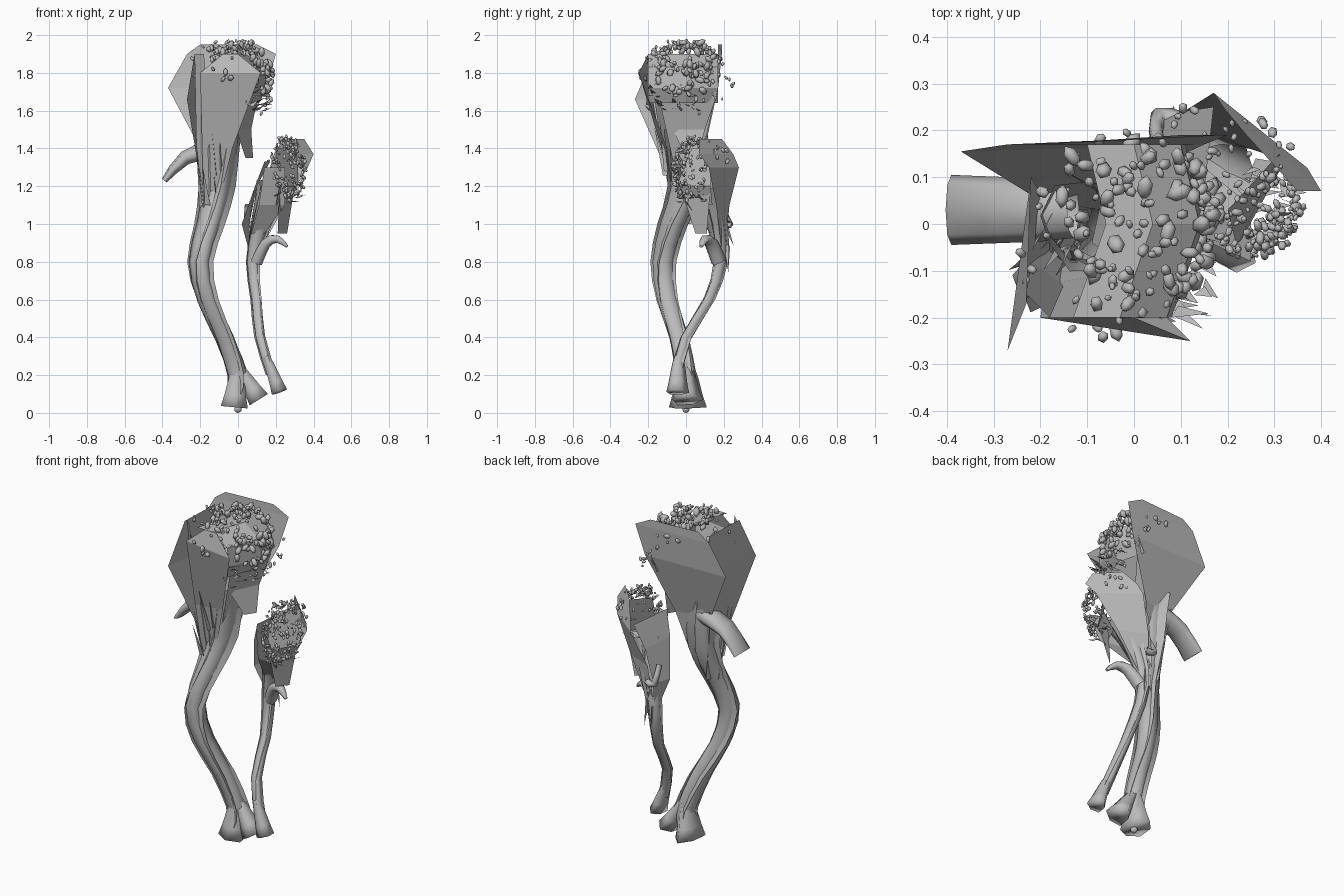
import bpy, bmesh, math, random
from mathutils import Vector, Euler, Matrix

random.seed(4)
cube = bpy.data.objects.get("Cube")
if cube:
    bpy.data.objects.remove(cube, do_unlink=True)

grey = bpy.data.materials.new("plain grey")
grey.use_nodes = True
tone = (.5, .5, .5, 1)
grey.diffuse_color = tone
grey.node_tree.nodes["Principled BSDF"].inputs["Base Color"].default_value = tone


def finish(name, bm, smooth=True):
    mesh = bpy.data.meshes.new(name)
    bm.to_mesh(mesh)
    bm.free()
    mesh.materials.append(grey)
    for face in mesh.polygons:
        face.use_smooth = smooth
    obj = bpy.data.objects.new(name, mesh)
    bpy.context.collection.objects.link(obj)
    return obj


def strip(bm, pairs):
    """Quad strip through (left, right) point pairs, bottom to top."""
    rows = [(bm.verts.new(left), bm.verts.new(right)) for left, right in pairs]
    for (a, b), (c, d) in zip(rows, rows[1:]):
        bm.faces.new((a, b, d, c))


def panel(name, *rows):
    """Flat hood panel, each row is z, left x, left y, right x, right y."""
    bm = bmesh.new()
    strip(bm, [((lx, ly, z), (rx, ry, z)) for z, lx, ly, rx, ry in rows])
    return finish(name, bm, False)


def curve(points, steps=2):
    """Smooth path passing through every given point."""
    pts = [Vector(p) for p in points]
    path = []
    for i in range(len(pts) - 1):
        before, start, end = pts[max(i - 1, 0)], pts[i], pts[i + 1]
        after = pts[min(i + 2, len(pts) - 1)]
        for k in range(steps):
            t = k / steps
            bend = (end - before) * t * (1 - t) ** 2 / 2 - (after - start) * t * t * (1 - t) / 2
            path.append(start.lerp(end, t * t * (3 - 2 * t)) + bend)
    return path + [pts[-1]]


def radii_along(path, thick, end, power):
    """Radius changing from thick to end, late when power is high."""
    last = len(path) - 1
    return [thick + (end - thick) * (i / last) ** power for i in range(last + 1)]


def tube(name, path, radii, sides=9, ridge=.15, squash=1, taper=0, cap=False):
    """Ridged tube, flattened more towards its end by taper."""
    bm = bmesh.new()
    rings = []
    last = len(path) - 1
    for i, (p, radius) in enumerate(zip(path, radii)):
        along = (path[min(i + 1, last)] - path[max(i - 1, 0)]).normalized()
        other = along.cross(Vector((0, 1, 0))).normalized()
        side = other.cross(along)
        flat = squash * (1 - taper * i / last)
        ring = []
        for k in range(sides):
            a = math.tau * k / sides
            r = radius * (1 + ridge * math.cos(3 * a + i / 4))
            ring.append(bm.verts.new(p + r * (side * math.cos(a) + other * math.sin(a) * flat)))
        rings.append(ring)
    for low, high in zip(rings, rings[1:]):
        for k in range(sides):
            n = (k + 1) % sides
            bm.faces.new((low[k], low[n], high[n], high[k]))
    if cap:
        bm.faces.new(rings[0])
    bmesh.ops.recalc_face_normals(bm, faces=bm.faces)
    return finish(name, bm)


def ribbons(name, path, radii, count, reach):
    """Thin ribbons winding up a stalk."""
    bm = bmesh.new()
    for k in range(count):
        pairs = []
        for i, (centre, r) in enumerate(zip(path, radii)):
            a = math.tau * k / count - 2 + i / 8
            root = Vector((math.cos(a), math.sin(a), 0))
            rim = Vector((math.cos(a + .7), math.sin(a + .7), 0))
            pairs.append((centre + root * r * .8, centre + rim * r * reach))
        strip(bm, pairs)
    finish(name, bm)


def scatter(centre, spread):
    return Vector(c + random.uniform(-s, s) for c, s in zip(centre, spread))


def shards(name, count, centre, spread, lean):
    """Loose pointed shards around a centre."""
    bm = bmesh.new()
    for _ in range(count):
        root = scatter(centre, spread)
        tip = root + scatter(Vector(lean) * random.uniform(.6, 1.2), (.02, .02, .02))
        wide = scatter((0, 0, 0), (1, 1, .2)).normalized() * .015
        bm.faces.new([bm.verts.new(v) for v in (root - wide, root + wide, tip)])
    finish(name, bm, False)


def grains(name, count, centre, radii, size, facing):
    """Elongated grains scattered on the open side of an ellipsoid."""
    bm = bmesh.new()
    made = 0
    while made < count:
        d = Vector(random.gauss(0, 1) for _ in range(3)).normalized()
        if d.dot(Vector(facing)) < .1:
            continue
        p = Vector(c + r * v * random.uniform(.85, 1.05) for c, r, v in zip(centre, radii, d))
        s = size * random.uniform(.5, 1.25)
        tilt = Euler([random.gauss(0, .6) for _ in range(3)]).to_matrix().to_4x4()
        shape = Matrix.Diagonal((s * .65, s * .7, s * 1.15, 1))
        bmesh.ops.create_icosphere(bm, subdivisions=1, radius=1,
                                   matrix=Matrix.Translation(p) @ tilt @ shape)
        made += 1
    finish(name, bm)


# Stalks with their ribbons
tall_path = curve([(0, 0, .1), (0, 0, .2), (-.07, -.04, .4), (-.16, -.1, .6), (-.2, -.12, .8),
                   (-.15, -.07, 1), (-.11, 0, 1.2), (-.1, 0, 1.5)])
short_path = curve([(.18, -.05, .2), (.12, 0, .4), (.1, .12, .6), (.08, .18, .8),
                    (.12, .16, 1), (.18, .1, 1.2)])
for name, path, thick, end, count in (("tall_stalk", tall_path, .05, .1, 4),
                                      ("short_stalk", short_path, .026, .08, 3)):
    radii = radii_along(path, thick, end, 4)
    tube(name, path, radii, ridge=.1)
    ribbons(name + "_ribbons", path, radii, count, 1.3)

# Flared feet
for name, start, end, wide, narrow in (
        ("tall_foot", (-.02, 0, .03), (0, 0, .25), .1, .04),
        ("tall_foot_lobe", (.11, 0, .07), (0, 0, .25), .08, .03),
        ("short_foot", (.22, -.05, .11), (.15, -.04, .3), .06, .025)):
    path = curve([start, end], 3)
    tube(name, path, radii_along(path, wide, narrow, 1), 6, .1, .75, cap=True)
bm = bmesh.new()
bmesh.ops.create_icosphere(bm, subdivisions=2, radius=.02, matrix=Matrix.Translation((0, 0, .02)))
finish("foot_nub", bm)

# Tall hood
panel("tall_hood_back", (1.1, -.07, .03, -.16, .03), (1.4, 0, .1, -.2, .05),
      (1.72, .15, .17, -.37, .155), (1.9, .2, .19, -.27, .17), (1.95, .1, .19, -.2, .17))
panel("tall_hood_side", (1, -.15, .03, -.17, -.06), (1.3, -.19, .05, -.21, -.11),
      (1.66, -.22, .1, -.27, -.27), (1.9, -.22, .1, -.23, -.17))
panel("tall_hood_front", (1, -.18, -.06, -.13, -.05), (1.4, -.19, -.13, -.03, -.1),
      (1.8, -.2, -.2, .12, -.25), (1.9, -.08, -.2, 0, -.2))
panel("tall_hood_fold", (1, -.2, -.02, -.14, -.06), (1.4, -.22, -.08, -.15, -.13),
      (1.9, -.23, -.15, -.18, -.2))
panel("tall_hood_flap", (1.35, .04, 0, .08, .06), (1.5, -.01, -.07, .07, .1),
      (1.7, .07, -.16, .11, .17))
panel("tall_hood_inner", (1.2, -.09, -.04, -.07, .05), (1.7, .06, -.15, .08, .16))

# Bulging bed under the grains, in two halves meeting at a ridge
edge = [(1.64, .07), (1.72, .11), (1.83, .1), (1.9, 0), (1.9, -.1)]
panel("tall_bed_front", *[(z, x - .03, -.2, x + .04, 0) for z, x in edge])
panel("tall_bed_back", *[(z, x + .04, 0, x, .17) for z, x in edge])
grains("tall_grains", 125, (0, 0, 1.79), (.18, .2, .18), .022, (.6, 0, .65))
grains("tall_edge_grains", 40, (-.06, -.03, 1.79), (.2, .22, .18), .02, (-.1, -.2, .8))
grains("tall_loose_grains", 16, (.1, .05, 1.7), (.08, .23, .12), .014, (.5, .5, 0))
shards("tall_shards", 28, (.1, -.05, 1.66), (.05, .15, .07), (.05, -.02, .02))
shards("tall_creases", 16, (-.13, -.05, 1.2), (.05, .06, .15), (-.03, -.05, .3))

# Drooping spout on the hood
path = curve([(-.13, .03, 1.4), (-.28, .03, 1.35), (-.39, .03, 1.23)])
tube("spout", path, radii_along(path, .06, .075, .5), 8, 0, .85, .75)

# Short hood
panel("short_hood_back", (.85, .11, .19, .07, .2), (1.1, .25, .16, .09, .23),
      (1.3, .37, .12, .17, .28), (1.37, .4, .07, .19, .25), (1.45, .35, .07, .24, .19))
panel("short_hood_side", (.85, .07, .2, .06, .17), (1, .06, .22, .02, .12),
      (1.2, .1, .24, .09, .02), (1.33, .17, .25, .14, -.02))
panel("short_hood_front", (.95, .07, .14, .14, .13), (1.1, .11, .03, .25, .01),
      (1.3, .14, -.03, .25, -.08))
panel("short_hood_flap", (.95, .21, .05, .26, .11), (1.2, .22, -.03, .3, .13))
panel("short_bed", (1.1, .2, 0, .26, .14), (1.2, .22, -.05, .32, .13), (1.4, .2, .03, .31, .15))
grains("short_grains", 130, (.25, .05, 1.28), (.11, .12, .18), .013, (.5, -.6, .3))
grains("short_top_grains", 40, (.26, .1, 1.3), (.1, .14, .16), .013, (0, 0, .7))
shards("short_shards", 24, (.26, .04, 1.16), (.06, .08, .05), (.04, -.01, .01))
shards("short_hanging_shards", 10, (.09, .18, .92), (.02, .04, .1), (0, .03, -.16))

# Small beak and curled lip on the short stalk
path = curve([(.1, .17, .8), (.15, .13, .9), (.21, .1, .92), (.26, .08, .88)])
tube("beak", path, radii_along(path, .04, .01, 2), 6, .1, .8)
path = curve([(.05, .18, 1.1), (.05, .23, 1), (.1, .22, 1)])
tube("curled_lip", path, radii_along(path, .015, .02, 1), 6, .1)
